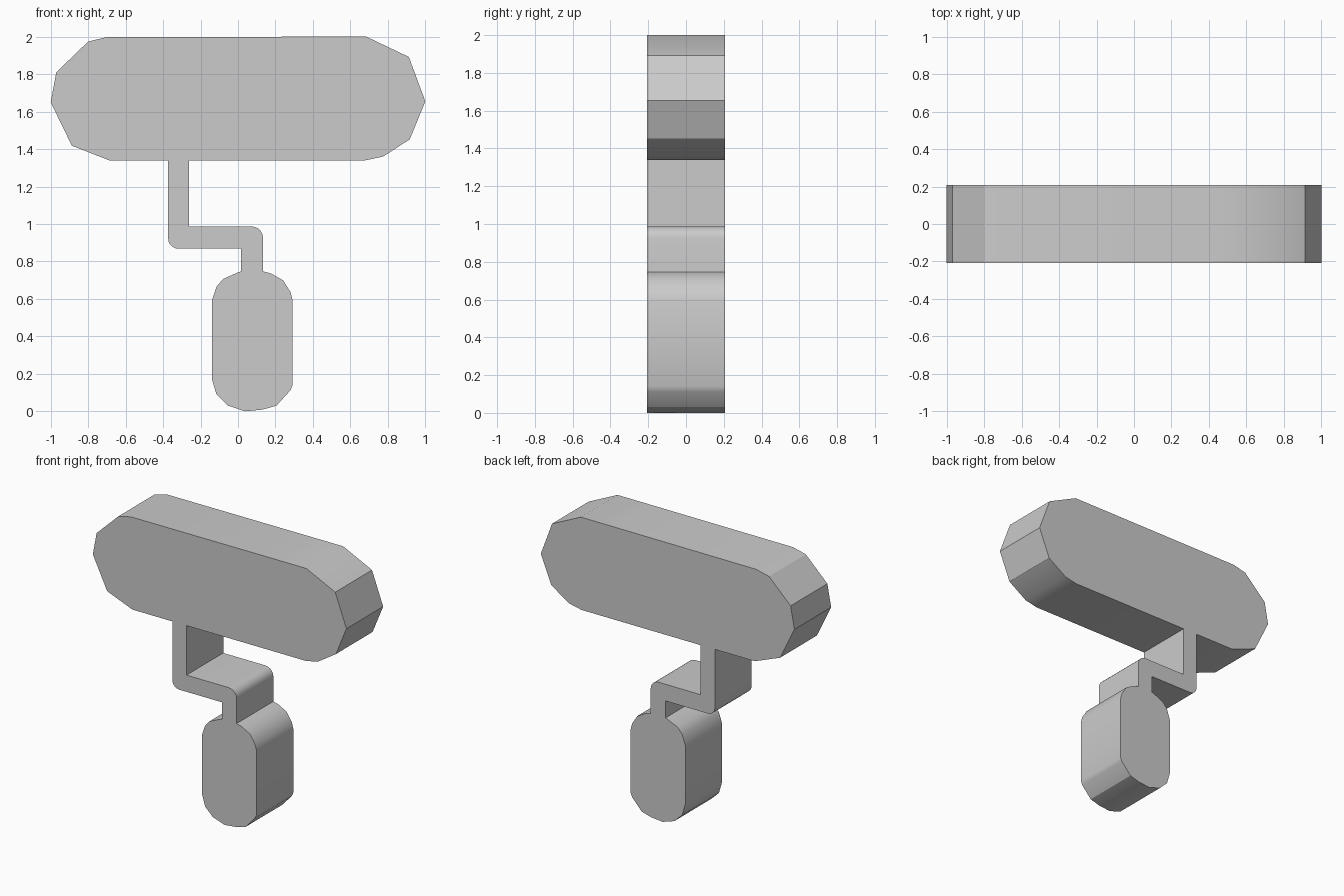
import bpy, bmesh, math

if "Cube" in bpy.data.objects:
    bpy.data.objects.remove(bpy.data.objects["Cube"])

HALF_DEPTH = 0.207


def fillet(cx, cz, r, start, end, steps=5):
    """Points of a rounded corner, angles in degrees."""
    return [(cx + r * math.cos(math.radians(start + (end - start) * i / steps)),
             cz + r * math.sin(math.radians(start + (end - start) * i / steps)))
            for i in range(steps + 1)]


# Roller: left end from the rod round to the top, then the right end
roller = [(0.68, 1.34), (0.775, 1.36), (0.917, 1.452), (1.0, 1.655),
          (0.912, 1.892), (0.685, 2.0), (0.44, 2.0), (-0.70, 1.998),
          (-0.80, 1.974), (-0.97, 1.81), (-1.0, 1.65), (-0.887, 1.418),
          (-0.688, 1.34)]

# Cranked rod: left/lower side going down, right/upper side going back up
rod_down = ([(-0.373, 1.34)] + fillet(-0.318, 0.923, 0.055, 180, 270)
            + [(0.017, 0.868), (0.017, 0.747)])
rod_up = ([(0.134, 0.747)] + fillet(0.071, 0.924, 0.063, 0, 90)
          + [(-0.261, 0.987), (-0.261, 1.34)])

# Handle: from the left of the rod down, under and up to the right of it
handle = [(0.0, 0.742), (-0.08, 0.706), (-0.115, 0.665), (-0.14, 0.59),
          (-0.14, 0.175), (-0.115, 0.09), (-0.053, 0.03), (0.04, 0.0),
          (0.13, 0.009), (0.205, 0.03), (0.28, 0.112), (0.291, 0.14),
          (0.291, 0.595), (0.28, 0.637), (0.24, 0.70), (0.176, 0.736)]

# Continuous silhouette extruded front to back
outline = roller + rod_down + handle + rod_up
bm = bmesh.new()
face = bm.faces.new([bm.verts.new((x, -HALF_DEPTH, z)) for x, z in outline])
ext = bmesh.ops.extrude_face_region(bm, geom=[face], use_keep_orig=True)
new_verts = [g for g in ext["geom"] if isinstance(g, bmesh.types.BMVert)]
bmesh.ops.translate(bm, verts=new_verts, vec=(0, 2 * HALF_DEPTH, 0))

# Triangulate the concave front and back
caps = [f for f in bm.faces if len(f.verts) > 4]
bmesh.ops.triangulate(bm, faces=caps)
bmesh.ops.recalc_face_normals(bm, faces=bm.faces[:])

mesh = bpy.data.meshes.new("paint_roller")
bm.to_mesh(mesh)
bm.free()
obj = bpy.data.objects.new("paint_roller", mesh)
bpy.context.collection.objects.link(obj)

# Smooth the rounded bends, keep the faceted edges sharp
bpy.context.view_layer.objects.active = obj
obj.select_set(True)
bpy.ops.object.shade_smooth_by_angle(angle=math.radians(30))
